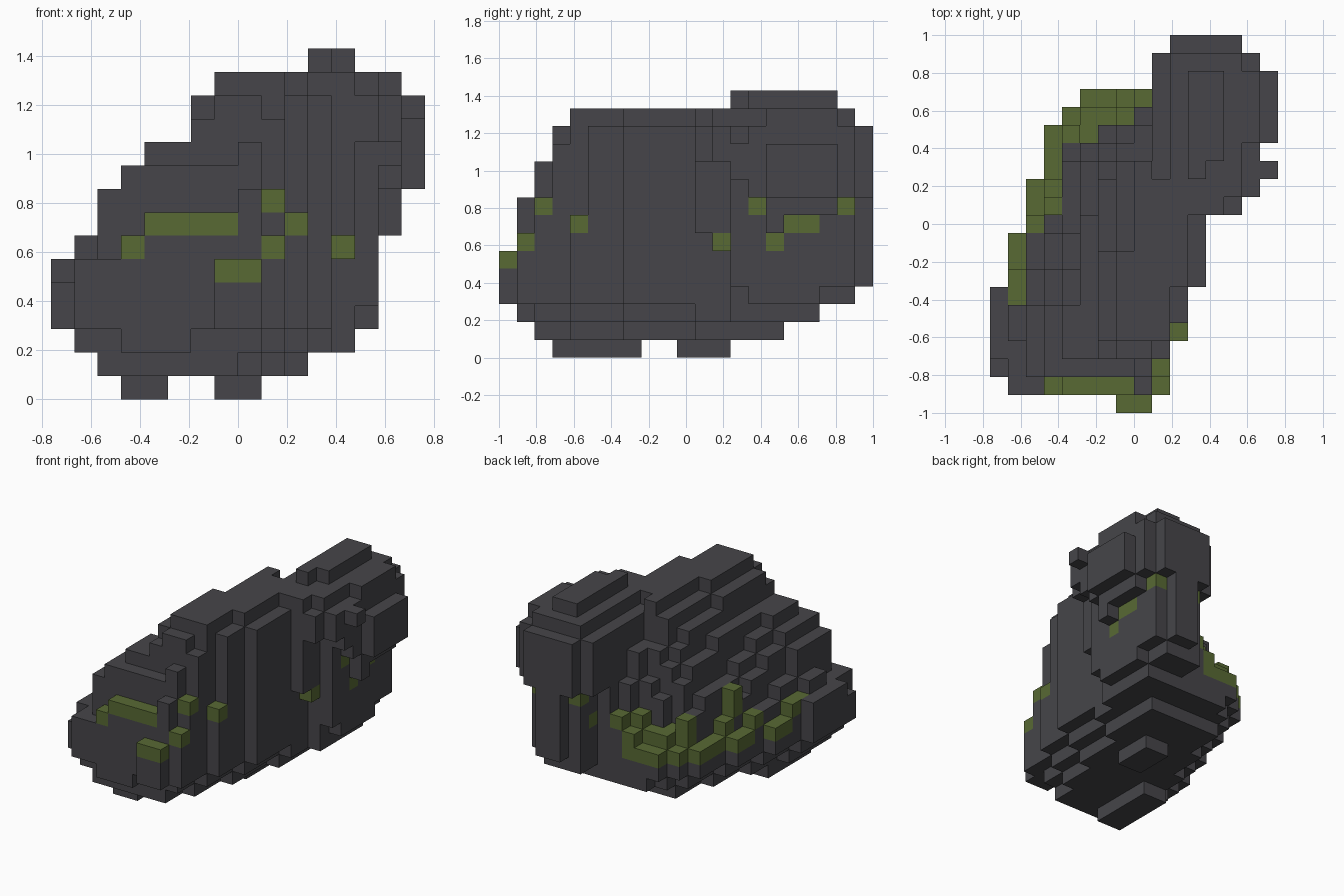
import bpy
import bmesh
from mathutils import Vector

cube = bpy.data.objects.get("Cube")
if cube:
    bpy.data.objects.remove(cube, do_unlink=True)

COLS, ROWS = 16, 21
S = 2 / ROWS


def material(name, rgb):
    mat = bpy.data.materials.new(name)
    mat.use_nodes = True
    mat.diffuse_color = (*rgb, 1)
    mat.node_tree.nodes["Principled BSDF"].inputs["Base Color"].default_value = (*rgb, 1)
    return mat


stone = material("dark stone", (0.061, 0.060, 0.067))
green = material("moss green", (0.098, 0.144, 0.034))

# Footprint: first and last column of each row, front to back
LEFT = [7, 1, 0, 0, 0, 0, 0, 1, 1, 1, 2, 2, 2, 3, 3, 3, 4, 5, 9, 9, 10]
RIGHT = [8, 9, 9, 9, 10, 10, 10, 11, 11, 11, 11, 13, 14, 15, 14, 15, 15, 15, 15, 14, 13]
# Stepped slope up to the ridge, and the rows where each column steps down
RISE = [5, 6, 8, 9, 10, 10, 12, 13]
DROPS = {1: (6,), 2: (6, 6, 8), 3: (6, 8, 10), 4: (6, 8, 10, 14), 5: (11, 14),
         6: (9, 13, 14, 15, 15), 7: (9, 14, 14, 15, 15), 8: (14, 14, 14, 16, 16)}
FRONT_CAP = {0: 5, 1: 7, 2: 9, 3: 12}
# Single columns that break the slope
NOTCH = {(0, 2): 4, (1, 1): 5, (2, 1): 5, (3, 1): 6, (8, 1): 8, (9, 1): 6, (1, 2): 5,
         (8, 2): 10, (9, 2): 8, (1, 3): 5, (6, 3): 11, (9, 3): 11, (10, 4): 7, (2, 10): 5,
         (3, 11): 7, (3, 12): 5, (5, 15): 5, (5, 16): 5, (6, 16): 5, (7, 16): 6,
         (5, 17): 4, (6, 17): 4, (7, 17): 5, (8, 17): 6}
# Overhanging columns of the head and the height they start at
OVERHANG = {(12, 11): 7, (13, 11): 11, (12, 12): 6, (13, 12): 11, (14, 12): 11,
            (13, 13): 4, (14, 13): 10, (15, 13): 12, (14, 14): 9, (14, 15): 7,
            (9, 18): 9, (13, 18): 4, (9, 19): 9, (13, 19): 4, (14, 19): 9,
            (10, 20): 9, (13, 20): 9}


def top(i, j):
    if (i, j) in NOTCH:
        return NOTCH[i, j]
    if i == 15:
        return 12 if j == 13 else 11
    if j >= 13 and i >= 9:                      # head block
        if i in (11, 12) and 13 <= j <= 18 and (i, j) != (12, 13):
            return 14
        edge = i == 9 or j == 20 or (i == 14 and not 15 <= j <= 18)
        return 12 if edge else 13
    if i == LEFT[j] and j >= 2:                 # low ledge
        return 5 if j < 8 else 4
    h = RISE[min(i, len(RISE) - 1)] - sum(j >= row for row in DROPS.get(i, ()))
    h = min(h, FRONT_CAP.get(j, 13))
    return min(h, 12) if i == RIGHT[j] else h


def bottom(i, j):
    if (i, j) in OVERHANG:
        return OVERHANG[i, j]
    if i >= 14:
        return i - 6
    if j == 20:
        return 4
    if j == 1:
        return 2 if 3 <= i <= 5 else 3
    right = min(RIGHT[j], 13)
    inset = min(i - LEFT[j], right - i)
    if inset >= 2 and 2 <= j <= 15 and i <= 10:
        return 1
    if inset >= 1 and j <= 17:
        return 2
    return 3


rock = {(i, j, k)
        for j in range(ROWS)
        for i in range(LEFT[j], RIGHT[j] + 1)
        for k in range(bottom(i, j), top(i, j) + 1)}

# Moss along the flank ledge, the nose and under the overhang
moss = set()
LEDGE = {17: (5, 8), 16: (4, 7), 15: (3, 5), 14: (3, 3), 13: (3, 3), 12: (2, 3), 11: (2, 3),
         10: (2, 2), 9: (1, 1), 8: (1, 1), 7: (1, 1), 6: (1, 1)}
for j, (a, b) in LEDGE.items():
    moss |= {(i, j, top(i, j)) for i in range(a, b + 1)}
moss |= {(7, 17, 4), (4, 15, 5), (3, 11, 6)}    # taller tufts
nose = [(i, 1) for i in range(3, 8)] + [(7, 0), (8, 0), (9, 1), (9, 2), (10, 4)]
moss |= {(i, j, top(i, j)) for i, j in nose}
moss |= {(12, 12, 6), (13, 15, 6), (13, 16, 7), (13, 17, 7), (13, 14, 8), (13, 19, 8),
         (10, 19, 8), (10, 18, 6)}
rock -= moss

# Two blocky feet
front_foot = {(i, j, 0) for i in (3, 4) for j in range(3, 8)}
back_foot = {(i, j, 0) for i in (7, 8) for j in range(10, 13)}
solid = rock | moss | front_foot | back_foot


def build(name, cells, mat):
    """Skin a set of blocks with their exposed faces and merge flat areas."""
    bm = bmesh.new()
    origin = Vector((-COLS / 2, -ROWS / 2, 0))
    for cell in sorted(cells):
        centre = Vector(cell) + origin + Vector((0.5, 0.5, 0.5))
        for axis in range(3):
            for sign in (-1, 1):
                near = list(cell)
                near[axis] += sign
                if tuple(near) in solid:
                    continue
                n, u, v = Vector(), Vector(), Vector()
                n[axis] = sign / 2
                u[(axis + 1) % 3] = sign / 2
                v[(axis + 2) % 3] = 0.5
                corners = (-u - v, u - v, u + v, v - u)
                bm.faces.new([bm.verts.new((centre + n + c) * S) for c in corners])
    bmesh.ops.remove_doubles(bm, verts=bm.verts, dist=S / 100)
    bmesh.ops.dissolve_limit(bm, angle_limit=0.01, verts=bm.verts, edges=bm.edges)
    mesh = bpy.data.meshes.new(name)
    bm.to_mesh(mesh)
    bm.free()
    mesh.materials.append(mat)
    obj = bpy.data.objects.new(name, mesh)
    bpy.context.collection.objects.link(obj)


build("boulder", rock, stone)
build("front_foot", front_foot, stone)
build("back_foot", back_foot, stone)
build("moss", moss, green)
